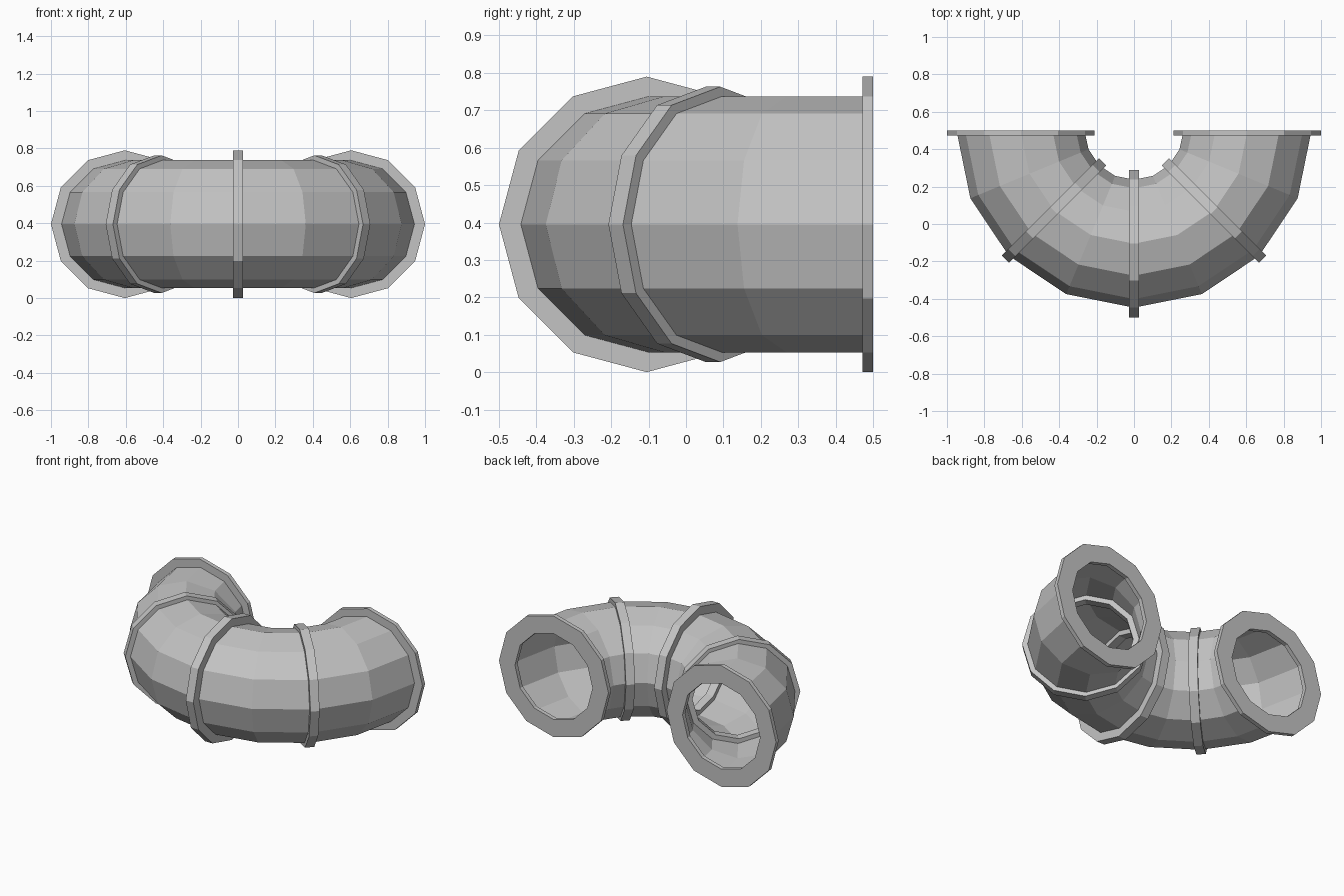
import bpy, bmesh, math
from mathutils import Vector

cube = bpy.data.objects.get("Cube")
if cube:
    bpy.data.objects.remove(cube)

SIDES = 12
BEND = 0.605                          # bend radius of the pipe centre line
CENTRE = Vector((0, 0.5, 0.395))      # centre of the bend
PIPE, BORE = 0.342, 0.31              # outer and inner pipe radius
FLANGE, BAND, LIP = 0.395, 0.368, 0.28
HALF = 0.0275                         # half the width of a ring

grey = bpy.data.materials.new("pipe grey")
grey.use_nodes = True
colour = (0.55, 0.55, 0.55, 1)
grey.diffuse_color = colour
grey.node_tree.nodes["Principled BSDF"].inputs["Base Color"].default_value = colour


def section(bm, degrees, radius, shift=0):
    """Polygon across the pipe at an angle round the bend, shifted along it."""
    t = math.radians(degrees)
    out = Vector((math.cos(t), -math.sin(t), 0))
    along = Vector((-math.sin(t), -math.cos(t), 0))
    verts = []
    for i in range(SIDES):
        a = math.tau * i / SIDES
        p = CENTRE + out * (BEND + radius * math.cos(a)) + along * shift
        p.z += radius * math.sin(a)
        verts.append(bm.verts.new(p))
    return verts


def make_part(name, sections):
    """Join the sections in a closed cycle, giving a hollow solid."""
    bm = bmesh.new()
    loops = [section(bm, *s) for s in sections]
    for k, b in enumerate(loops):
        a = loops[k - 1]
        for i in range(SIDES):
            bm.faces.new((a[i - 1], a[i], b[i], b[i - 1]))
    bmesh.ops.recalc_face_normals(bm, faces=bm.faces)
    mesh = bpy.data.meshes.new(name)
    bm.to_mesh(mesh)
    bm.free()
    mesh.materials.append(grey)
    ob = bpy.data.objects.new(name, mesh)
    bpy.context.collection.objects.link(ob)


def make_ring(name, degrees, radius, start, end):
    make_part(name, [(degrees, radius, start), (degrees, radius, end),
                     (degrees, LIP, end), (degrees, LIP, start)])


# Two quarter bends, each with an end flange and a band half way
for side, first, sign in (("left", 0, 1), ("right", 180, -1)):
    angles = [first + sign * 22.5 * i for i in range(5)]
    shifts = [sign * 0.01, 0, 0, 0, 0]
    path = list(zip(angles, shifts))
    make_part(side + "_elbow", [(a, PIPE, s) for a, s in path]
              + [(a, BORE, s) for a, s in reversed(path)])
    make_ring(side + "_end_flange", first, FLANGE, 0, sign * HALF)
    make_ring(side + "_band", angles[2], BAND, -HALF, HALF)

# Flange joining the two bends
make_ring("middle_flange", 90, FLANGE, -HALF, HALF)
